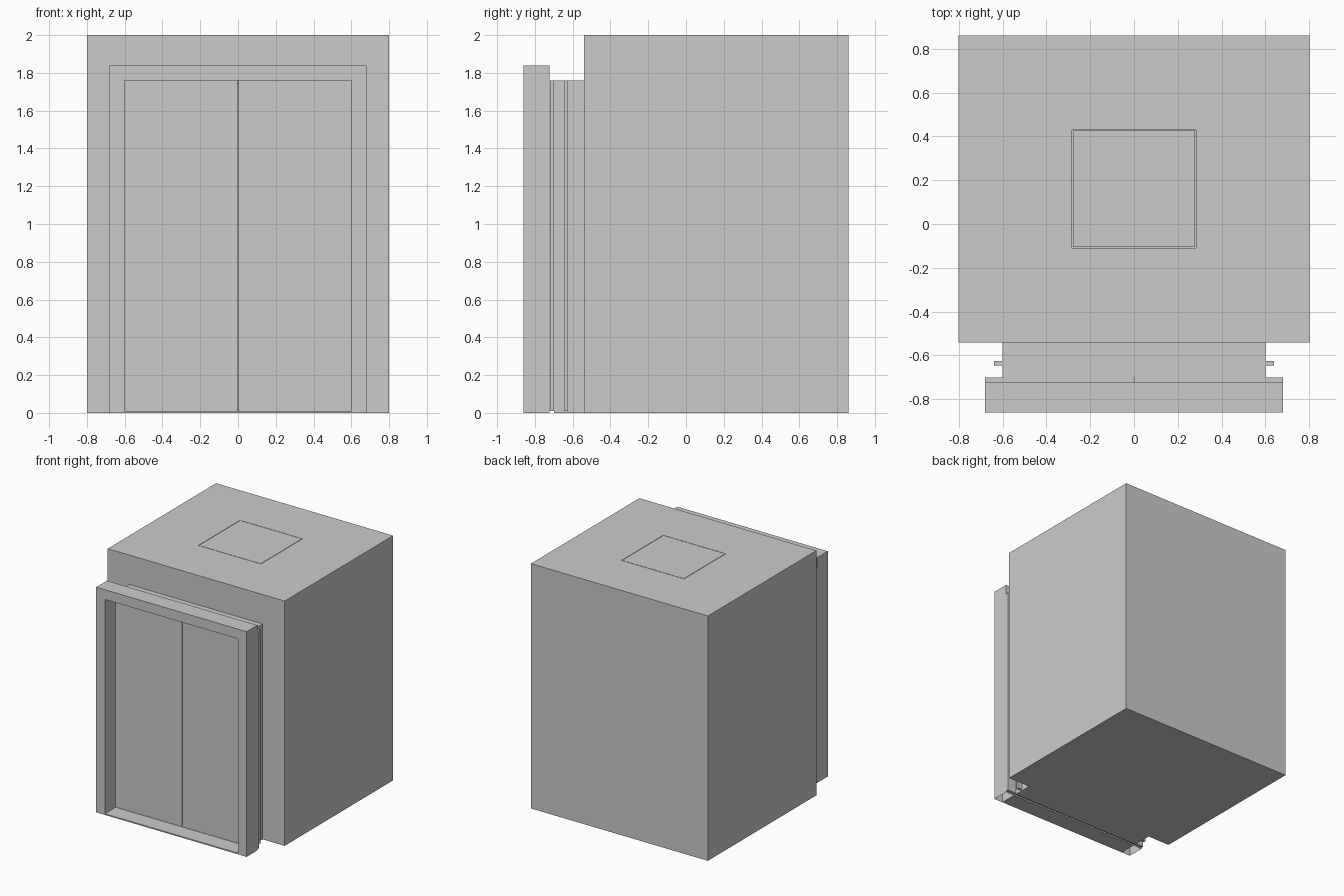
import bpy, bmesh

if "Cube" in bpy.data.objects:
    bpy.data.objects.remove(bpy.data.objects["Cube"])


def box(name, x, y, z, cutter=False):
    """Axis-aligned box from (min, max) ranges."""
    bm = bmesh.new()
    bmesh.ops.create_cube(bm, size=1)
    for v in bm.verts:
        v.co = [r[0] if c < 0 else r[1] for c, r in zip(v.co, (x, y, z))]
    return finish(name, bm, cutter)


def finish(name, bm, cutter=False):
    bmesh.ops.recalc_face_normals(bm, faces=bm.faces)
    me = bpy.data.meshes.new(name)
    bm.to_mesh(me)
    bm.free()
    ob = bpy.data.objects.new(name, me)
    bpy.context.collection.objects.link(ob)
    ob.hide_render = cutter
    return ob


def portal(name, half, top, wall, y0, y1):
    """Upside-down U extruded in depth, open under the two legs."""
    i = half - wall
    outline = [(-half, 0), (-half, top), (half, top), (half, 0),
               (i, 0), (i, top - wall), (-i, top - wall), (-i, 0)]
    bm = bmesh.new()
    face = bm.faces.new([bm.verts.new((px, y0, pz)) for px, pz in outline])
    geom = bmesh.ops.extrude_face_region(bm, geom=[face])["geom"]
    for v in geom:
        if isinstance(v, bmesh.types.BMVert):
            v.co.y = y1
    bmesh.ops.recalc_face_normals(bm, faces=bm.faces)
    legs = [f for f in bm.faces if all(v.co.z < 1e-6 for v in f.verts)]
    bmesh.ops.delete(bm, geom=legs, context='FACES_ONLY')
    return finish(name, bm)


def cut(target, cutter):
    mod = target.modifiers.new("cut", 'BOOLEAN')
    mod.operation = 'DIFFERENCE'
    mod.solver = 'EXACT'
    mod.object = cutter
    bpy.context.view_layer.objects.active = target
    bpy.ops.object.modifier_apply(modifier=mod.name)
    bpy.data.objects.remove(cutter)


# Hollow cabin with a doorway and a recess for the roof hatch
cabin = box("cabin", (-.8, .8), (-.54, .86), (0, 2))
cut(cabin, box("room_cutter", (-.76, .76), (-.50, .82), (.02, 1.96), True))
cut(cabin, box("doorway_cutter", (-.58, .58), (-.6, -.45), (.02, 1.74), True))
cut(cabin, box("hatch_cutter", (-.283, .283), (-.11, .43), (1.98, 2.1), True))
box("roof_hatch", (-.279, .279), (-.106, .426), (1.98, 2))

# Entrance tunnel between landing and cabin
portal("door_tunnel", .60, 1.76, .02, -.70, -.54)
box("cabin_sill", (-.60, .60), (-.70, -.54), (0, .01))

# Landing door frame and threshold
portal("landing_frame", .68, 1.84, .08, -.86, -.722)
box("landing_sill", (-.60, .60), (-.86, -.722), (0, .01))

# Sliding door leaves, landing pair and cabin pair
for side, label in ((-1, "left"), (1, "right")):
    for kind, edge, y in (("landing", .68, (-.72, -.70)),
                          ("cabin", .64, (-.645, -.625))):
        x = sorted((side * .002, side * edge))
        box(f"{kind}_door_{label}", x, y, (.01, 1.76))
